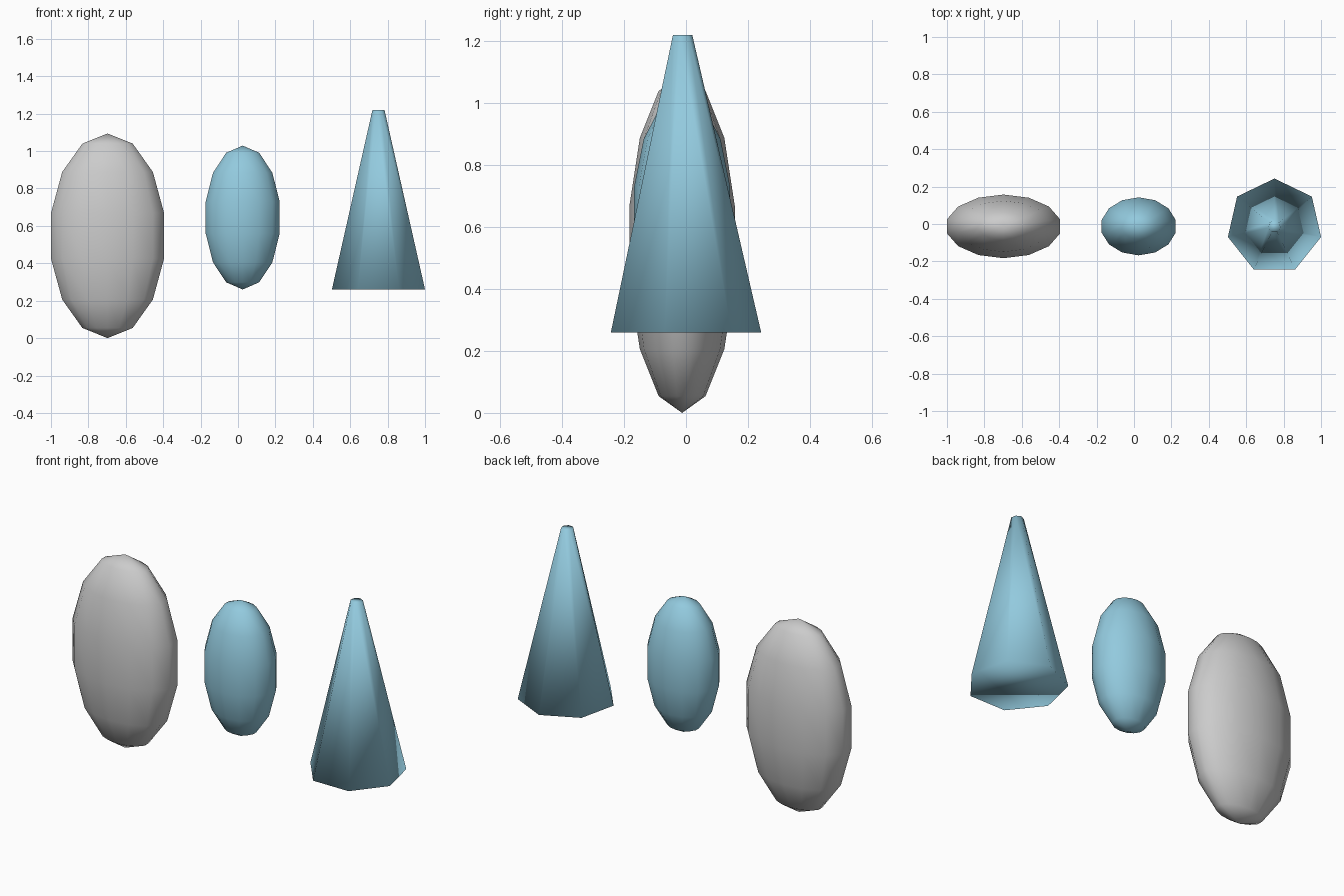
import bpy
import math

if "Cube" in bpy.data.objects:
    bpy.data.objects.remove(bpy.data.objects["Cube"])

Y = -0.0126  # shared centre line

blue = bpy.data.materials.new("light_blue")
blue.diffuse_color = (0.29, 0.59, 0.73, 1.0)
blue.use_nodes = True
blue.node_tree.nodes["Principled BSDF"].inputs["Base Color"].default_value = blue.diffuse_color


def finish(name, mat):
    obj = bpy.context.object
    obj.name = obj.data.name = name
    bpy.ops.object.transform_apply(location=False, rotation=True, scale=True)
    bpy.ops.object.shade_smooth()
    if mat:
        obj.data.materials.append(mat)
    return obj


def ellipsoid(name, x, z0, z1, rx, ry, mat=None):
    # 14-sided, 7-ring low-poly sphere stretched between z0 and z1
    bpy.ops.mesh.primitive_uv_sphere_add(
        segments=14, ring_count=7, radius=1, location=(x, Y, (z0 + z1) / 2))
    bpy.context.object.scale = (rx, ry, (z1 - z0) / 2)
    return finish(name, mat)


# Large pale ellipsoid and smaller blue one
ellipsoid("large_ellipsoid", -0.6975, 0.0, 1.094, 0.318, 0.1745)
ellipsoid("small_ellipsoid", 0.025, 0.26, 1.029, 0.208, 0.159, blue)

# Seven-sided truncated cone, one corner pointing to the back
z0, z1 = 0.259, 1.22
bpy.ops.mesh.primitive_cone_add(
    vertices=7, radius1=0.2555, radius2=0.033, depth=z1 - z0,
    end_fill_type='NGON', location=(0.751, Y, (z0 + z1) / 2))
cone = bpy.context.object
# turn so that the first corner lies on +y
corner = max((v.co for v in cone.data.vertices if v.co.z < 0), key=lambda c: c.y)
cone.rotation_euler.z = math.pi / 2 - math.atan2(corner.y, corner.x)
finish("tapered_cone", blue)
